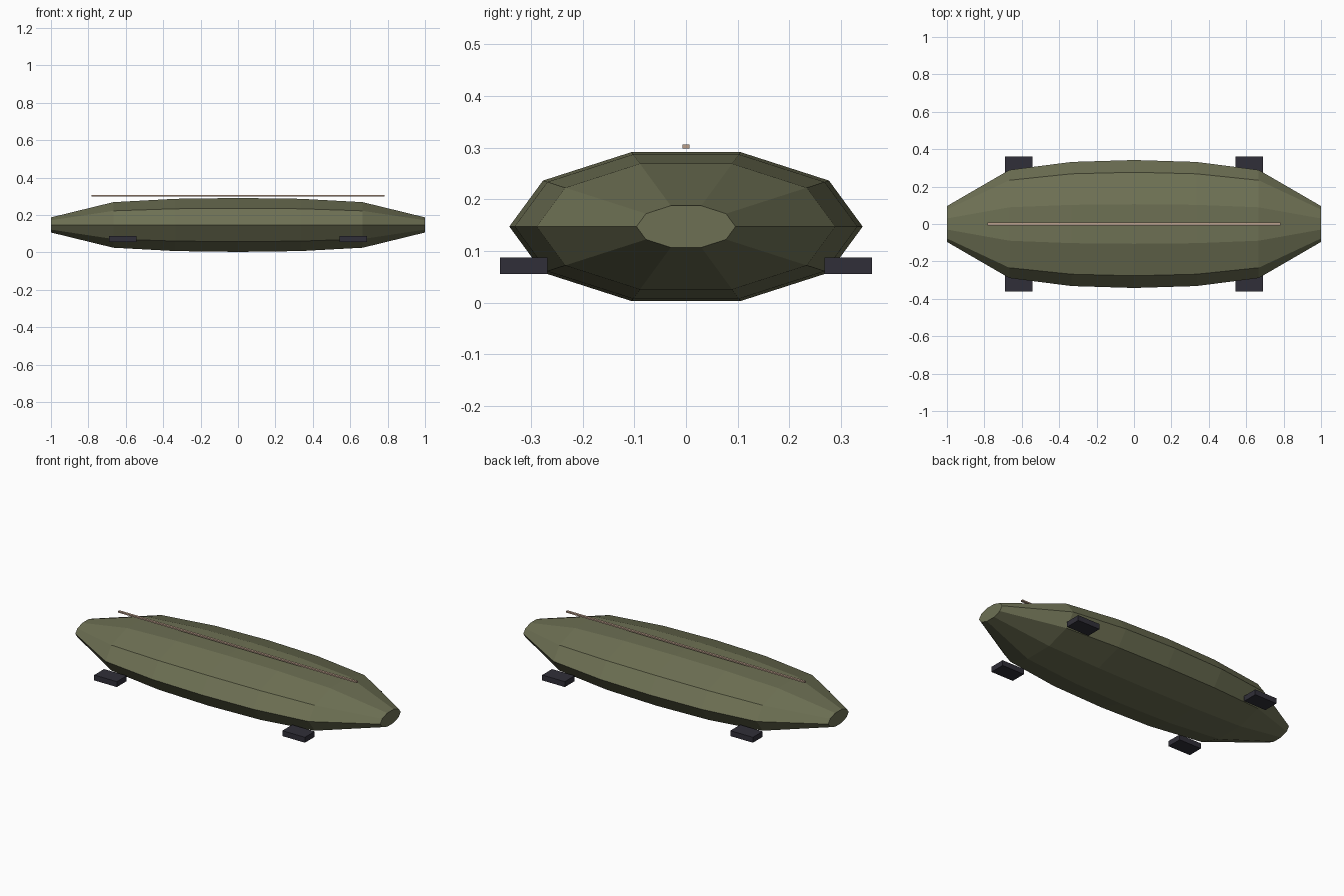
import bpy, bmesh, math

if "Cube" in bpy.data.objects:
    bpy.data.objects.remove(bpy.data.objects["Cube"])

def material(name, rgb):
    m = bpy.data.materials.new(name)
    m.diffuse_color = (*rgb, 1)
    m.use_nodes = True
    m.node_tree.nodes["Principled BSDF"].inputs["Base Color"].default_value = m.diffuse_color
    return m

OLIVE = material("olive", (0.155, 0.163, 0.088))
DARK = material("dark slate", (0.03, 0.028, 0.04))
TAN = material("tan", (0.50, 0.35, 0.26))

def add_object(name, bm, mat):
    bmesh.ops.recalc_face_normals(bm, faces=bm.faces)
    me = bpy.data.meshes.new(name)
    bm.to_mesh(me)
    bm.free()
    me.materials.append(mat)
    ob = bpy.data.objects.new(name, me)
    bpy.context.collection.objects.link(ob)
    return ob

def box(name, centre, size, mat):
    bm = bmesh.new()
    bmesh.ops.create_cube(bm, size=1)
    bmesh.ops.scale(bm, vec=size, verts=bm.verts)
    bmesh.ops.translate(bm, vec=centre, verts=bm.verts)
    return add_object(name, bm, mat)

# Hull: ten-sided elliptical rings lofted along x, with flat end caps
SIDES, HALF_Y, HALF_Z, MID_Z = 10, 0.342, 0.1515, 0.147
stations = [(-1, 0.28), (-2/3, 0.845), (-1/3, 0.97), (0, 1),
            (1/3, 0.97), (2/3, 0.845), (1, 0.28)]
bm = bmesh.new()
rings = []
for x, s in stations:
    angles = [2 * math.pi * i / SIDES for i in range(SIDES)]
    rings.append([bm.verts.new((x, HALF_Y * s * math.cos(a),
                                MID_Z + HALF_Z * s * math.sin(a))) for a in angles])
for a, b in zip(rings, rings[1:]):
    for i in range(SIDES):
        j = (i + 1) % SIDES
        bm.faces.new((a[i], a[j], b[j], b[i]))
bm.faces.new(rings[0])
bm.faces.new(rings[-1])
add_object("hull", bm, OLIVE)

# Four side pads
for sx, end in ((-1, "left"), (1, "right")):
    for sy, side in ((-1, "front"), (1, "back")):
        box(f"{side}_{end}_pad", (sx * 0.617, sy * 0.314, 0.071),
            (0.148, 0.092, 0.032), DARK)

# Thin rail above the spine
box("top_rail", (0, 0, 0.302), (1.566, 0.014, 0.008), TAN)
